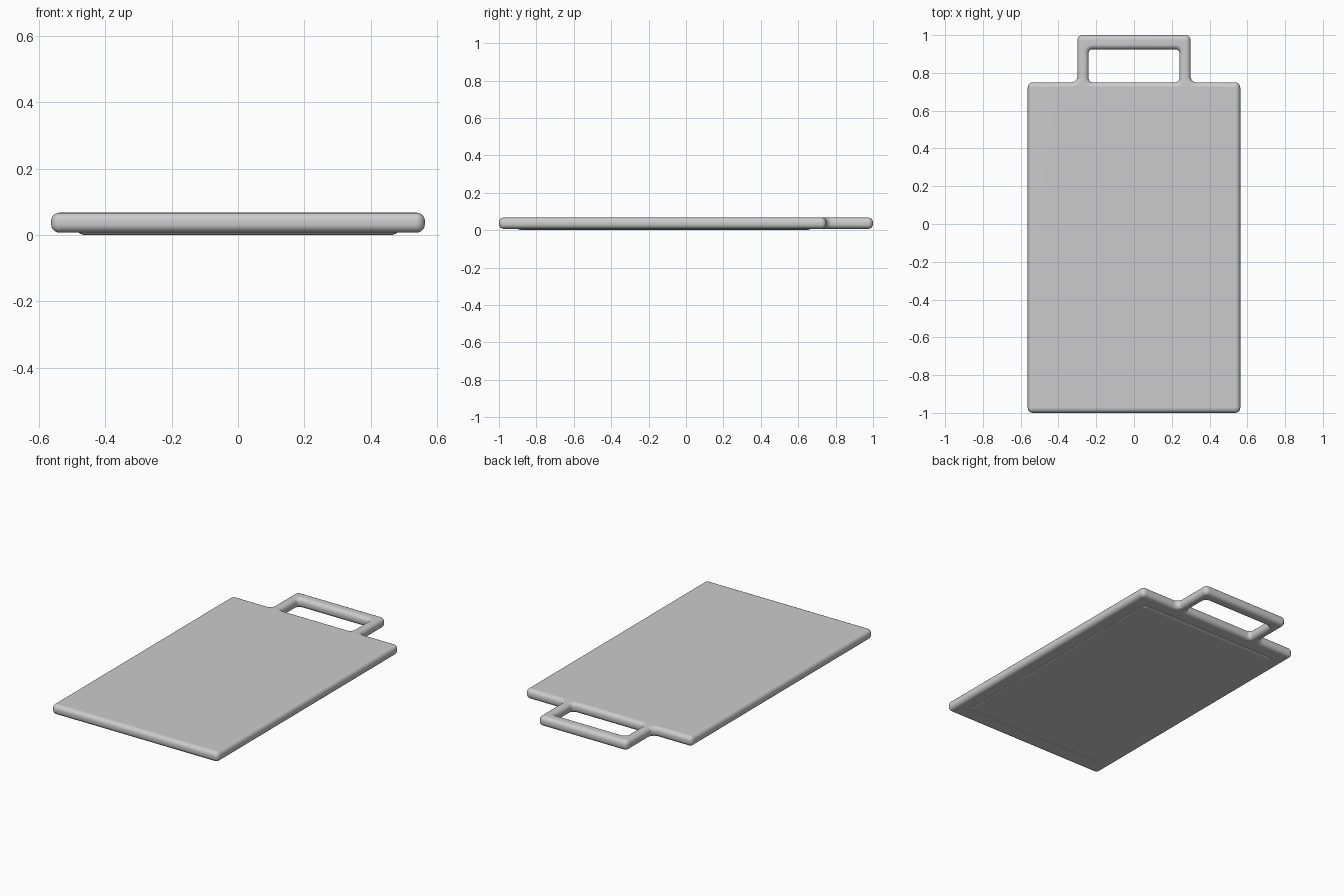
import bpy, bmesh, math
from mathutils import Vector

if "Cube" in bpy.data.objects:
    bpy.data.objects.remove(bpy.data.objects["Cube"])


def ring(corners, inset, seg=6):
    """Rounded outline shifted towards the material (left of travel)."""
    pts, n = [], len(corners)
    for i, (x, y, r) in enumerate(corners):
        p = Vector((x, y))
        a = (p - Vector(corners[i - 1][:2])).normalized()
        b = (Vector(corners[(i + 1) % n][:2]) - p).normalized()
        na, nb = Vector((-a.y, a.x)), Vector((-b.y, b.x))
        convex = a.cross(b) > 0
        rad = r - inset if convex else r + inset
        side = 1 if convex else -1
        centre = p + (na + nb) * r * side
        start = math.atan2(-na.y * side, -na.x * side)
        for k in range(seg + 1):
            t = start + side * math.pi / 2 * k / seg
            pts.append(centre + Vector((math.cos(t), math.sin(t))) * rad)
    return pts


def loft(name, outlines, profile):
    """Stack inset outlines along a (inset, z) profile and cap both ends."""
    bm = bmesh.new()
    caps = [[], []]
    for outline in outlines:
        rows = [[bm.verts.new((p.x, p.y, z)) for p in ring(outline, d)]
                for d, z in profile]
        n = len(rows[0])
        for lo, hi in zip(rows, rows[1:]):
            for i in range(n):
                j = (i + 1) % n
                bm.faces.new((lo[i], lo[j], hi[j], hi[i]))
        for cap, row in zip(caps, (rows[0], rows[-1])):
            cap += [bm.edges.get((row[i], row[(i + 1) % n])) for i in range(n)]
    for cap in caps:
        bmesh.ops.triangle_fill(bm, edges=cap, use_beauty=True)
    bmesh.ops.recalc_face_normals(bm, faces=bm.faces)
    me = bpy.data.meshes.new(name)
    bm.to_mesh(me)
    bm.free()
    ob = bpy.data.objects.new(name, me)
    bpy.context.collection.objects.link(ob)
    bpy.ops.object.select_all(action='DESELECT')
    ob.select_set(True)
    bpy.context.view_layer.objects.active = ob
    bpy.ops.object.shade_smooth_by_angle(angle=math.radians(30))
    mod = ob.modifiers.new("weighted_normals", 'WEIGHTED_NORMAL')
    mod.keep_sharp = True
    return ob


# Board with handle: outer outline counter-clockwise, hole clockwise
W, HX, HI = 0.5625, 0.30, 0.24
R, F = 0.027, 0.03
outer = [(-W, -1, R), (W, -1, R), (W, 0.75, R), (HX, 0.75, F),
         (HX, 1, R), (-HX, 1, R), (-HX, 0.75, F), (-W, 0.75, R)]
hole = [(-HI, 0.75, 0.02), (-HI, 0.925, 0.02), (HI, 0.925, 0.02), (HI, 0.75, 0.02)]

# Rounded rim profile
Z0, Z1, B, N = 0.007, 0.067, 0.025, 5
low = [(B * (1 - math.sin(t)), Z0 + B * (1 - math.cos(t)))
       for t in (math.pi / 2 * k / N for k in range(N + 1))]
high = [(d, Z0 + Z1 - z) for d, z in reversed(low)]
loft("cutting_board", [outer, hole], low + high)

# Thin raised foot panel underneath
foot = [(-0.48, -0.9, 0.025), (0.48, -0.9, 0.025), (0.48, 0.665, 0.025), (-0.48, 0.665, 0.025)]
loft("foot_panel", [foot], [(0.015, 0.0), (0.004, 0.004), (0.0, 0.009)])
